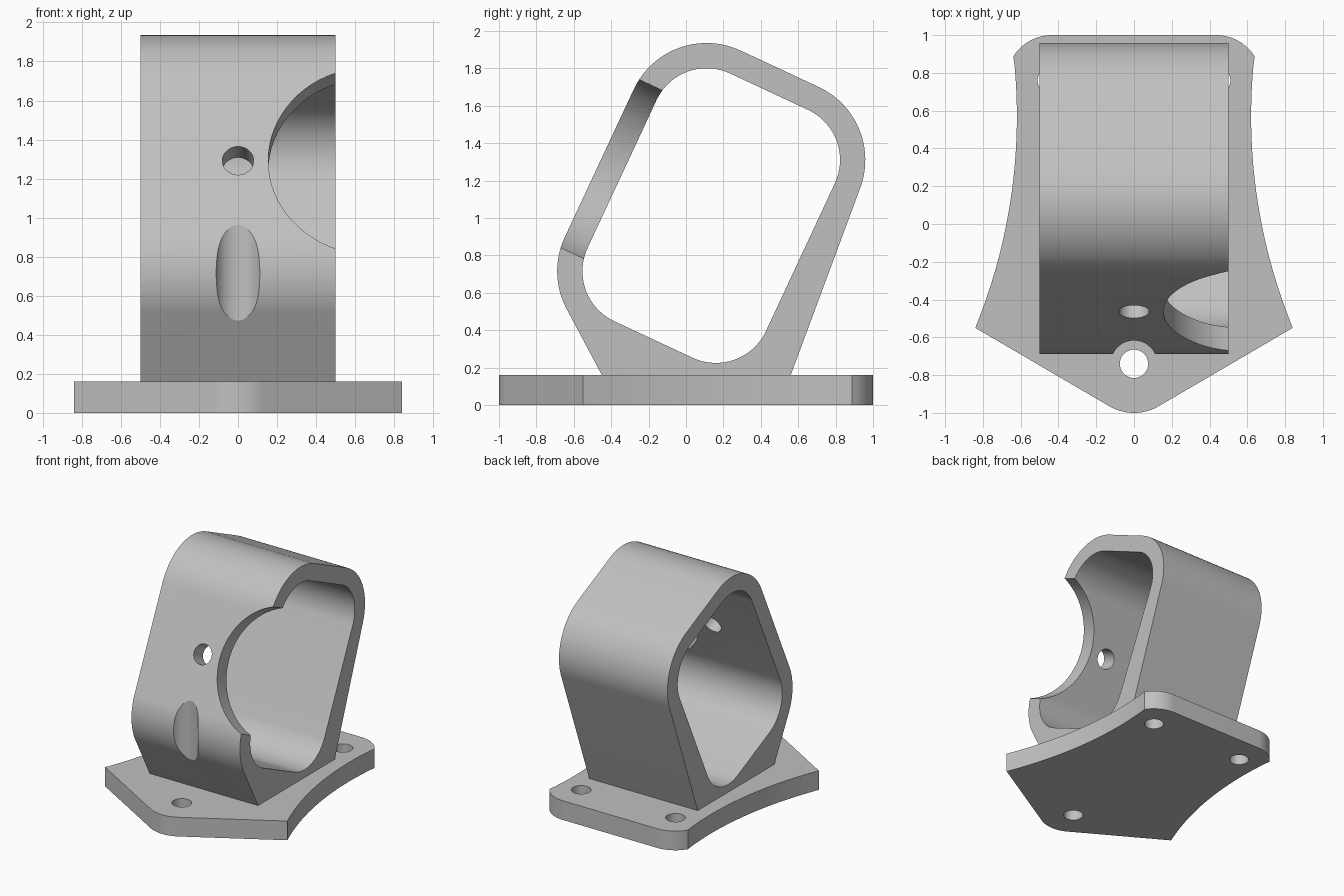
import bpy, bmesh
from math import radians, sin, cos
from mathutils import Matrix, Vector

cube = bpy.data.objects.get("Cube")
if cube:
    bpy.data.objects.remove(cube, do_unlink=True)

grey = bpy.data.materials.new("light_grey")
grey.use_nodes = True
GREY = (0.53, 0.53, 0.53, 1)
grey.diffuse_color = GREY
grey.node_tree.nodes["Principled BSDF"].inputs["Base Color"].default_value = GREY


def arc(centre, r, a0, a1, n=20):
    angles = [radians(a0 + (a1 - a0) * i / n) for i in range(n + 1)]
    return [(centre[0] + r * cos(a), centre[1] + r * sin(a)) for a in angles]


def make_object(name, bm):
    bmesh.ops.recalc_face_normals(bm, faces=bm.faces)
    mesh = bpy.data.meshes.new(name)
    bm.to_mesh(mesh)
    bm.free()
    obj = bpy.data.objects.new(name, mesh)
    bpy.context.collection.objects.link(obj)
    return obj


def prism(name, points, shift):
    """Closed 3D outline swept along a vector."""
    bm = bmesh.new()
    face = bm.faces.new([bm.verts.new(p) for p in points])
    swept = bmesh.ops.extrude_face_region(bm, geom=[face], use_keep_orig=True)
    verts = [v for v in swept["geom"] if isinstance(v, bmesh.types.BMVert)]
    bmesh.ops.translate(bm, verts=verts, vec=shift)
    return make_object(name, bm)


def drill(centre, r, depth, tilt=0):
    """Cylinder cutter, tilted about x."""
    bm = bmesh.new()
    bmesh.ops.create_cone(bm, cap_ends=True, segments=72, radius1=r, radius2=r, depth=depth,
                          matrix=Matrix.Translation(centre) @ Matrix.Rotation(radians(tilt), 4, "X"))
    return make_object("cutter", bm)


def finish(obj, cutters):
    """Cut, colour and smooth a part."""
    obj.data.materials.append(grey)
    bpy.ops.object.select_all(action="DESELECT")
    bpy.context.view_layer.objects.active = obj
    obj.select_set(True)
    for cutter in cutters:
        cutter.hide_render = True
        mod = obj.modifiers.new("cut", "BOOLEAN")
        mod.operation, mod.solver, mod.object = "DIFFERENCE", "EXACT", cutter
        bpy.ops.object.modifier_apply(modifier=mod.name)
        bpy.data.objects.remove(cutter, do_unlink=True)
    bpy.ops.object.shade_smooth_by_angle(angle=radians(20))


# Mounting plate: right half outline, mirrored
front_hole, rear_hole = (0, -0.74), (0.435, 0.76)
half = arc(front_hole, 0.26, -90, -60, 10) + [(0.84, -0.55)]
for i in range(1, 24):
    y = -0.55 + 1.44 * i / 24
    half.append((3.57 - (2.95 ** 2 - (y - 0.57) ** 2) ** 0.5, y))
half += arc(rear_hole, 0.24, 32, 90, 16)
outline = half + [(-x, y) for x, y in reversed(half[1:])]
plate = prism("base_plate", [(x, y, 0) for x, y in outline], (0, 0, 0.16))
holes = [front_hole, rear_hole, (-rear_hole[0], rear_hole[1])]
finish(plate, [drill((x, y, 0.08), 0.075, 0.5) for x, y in holes])

# Tilted clamp ring: corner centres of a rounded rectangle leaning back
TILT = 25
middle = Vector((0.135, 1.0125))
along = Vector((sin(radians(TILT)), cos(radians(TILT))))
across = Vector((along.y, -along.x))
back, top, front, bottom = [middle + along * 0.436 * a + across * 0.231 * b
                            for a, b in ((1, 1), (1, -1), (-1, -1), (-1, 1))]
R_OUT, R_IN = 0.43, 0.295

outer = (arc(back, R_OUT, -20.4, 65) + arc(top, R_OUT, 65, 155) + arc(front, R_OUT, 155, 208)
         + [(-0.45, 0.16), (-0.45, 0.1), (0.56, 0.1), (0.56, 0.16)])
inner = []
for i, corner in enumerate((back, top, front, bottom)):
    inner += arc(corner, R_IN, 90 * i - TILT, 90 * i + 90 - TILT)

ring = prism("clamp_ring", [(-0.5, y, z) for y, z in outer], (1, 0, 0))
opening = prism("cutter", [(-0.7, y, z) for y, z in inner], (1.4, 0, 0))

# Front wall openings: side scoop, screw hole, and tool clearance over the front plate hole
wall = middle - across * 0.661
scoop = drill((0.685, wall.x, wall.y), 0.53, 0.5, 90 - TILT)
screw = drill((0, wall.x, wall.y), 0.08, 0.5, 90 - TILT)
clearance = drill((0, front_hole[1], 0.9), 0.123, 1.4)
for cutter in (scoop, screw):
    # turn the drill axis onto the wall normal
    cutter.data.transform(Matrix.Translation((0, wall.x, wall.y))
                          @ Matrix.Rotation(radians(2 * TILT - 2 * TILT), 4, "X")
                          @ Matrix.Translation((0, -wall.x, -wall.y)))
finish(ring, [opening, scoop, screw, clearance])
